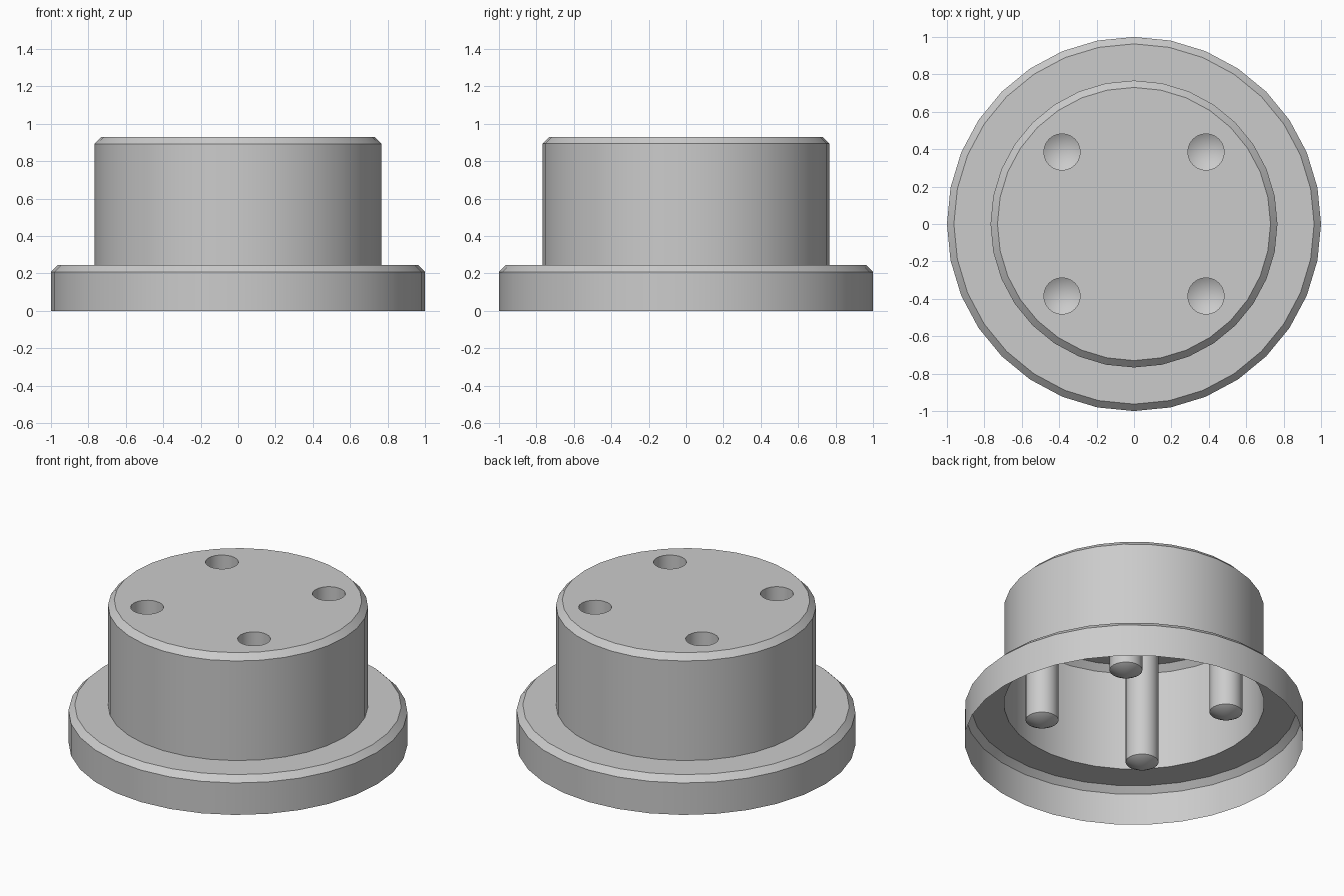
import bpy
import bmesh
from math import cos, sin, pi
from mathutils import Vector

cube = bpy.data.objects.get("Cube")
if cube:
    bpy.data.objects.remove(cube, do_unlink=True)

# Dimensions
FLANGE_R, HUB_R, CHAMFER = 1.0, 0.767, 0.037
FLANGE_Z, TOP_Z = 0.245, 0.93
HOLE_R, HOLE_POS = 0.097, 0.385
HOLE_BASE_Z, HOLE_TIP_Z = 0.163, 0.105
BODY_SIDES, HOLE_SIDES = 32, 24

grey = bpy.data.materials.new("plain grey")
grey.use_nodes = True
colour = (0.6, 0.6, 0.6, 1)
grey.diffuse_color = colour
grey.node_tree.nodes["Principled BSDF"].inputs["Base Color"].default_value = colour


def ring(bm, radius, z, sides, centre=(0, 0)):
    """Circle of vertices, counter-clockwise from above."""
    angles = [2 * pi * i / sides for i in range(sides)]
    return [bm.verts.new((centre[0] + radius * cos(a), centre[1] + radius * sin(a), z))
            for a in angles]


def lathe(bm, profile, sides, centre=(0, 0)):
    """Revolve (radius, z) points; a zero radius closes to a tip."""
    previous = None
    for radius, z in profile:
        if radius == 0:
            tip = bm.verts.new((*centre, z))
            for i in range(sides):
                bm.faces.new((previous[i], previous[(i + 1) % sides], tip))
            return
        current = ring(bm, radius, z, sides, centre)
        if previous:
            for i in range(sides):
                j = (i + 1) % sides
                bm.faces.new((previous[i], previous[j], current[j], current[i]))
        previous = current


def finish(bm, name):
    mesh = bpy.data.meshes.new(name)
    bm.to_mesh(mesh)
    bm.free()
    mesh.materials.append(grey)
    obj = bpy.data.objects.new(name, mesh)
    bpy.context.collection.objects.link(obj)
    bpy.ops.object.select_all(action="DESELECT")
    obj.select_set(True)
    bpy.context.view_layer.objects.active = obj
    bpy.ops.object.shade_smooth_by_angle(angle=pi / 7)
    return obj


hole_centres = [(x, y) for x in (-HOLE_POS, HOLE_POS) for y in (-HOLE_POS, HOLE_POS)]

# Thin shell, open underneath: flange, step and hub wall with chamfered rims
bm = bmesh.new()
lathe(bm, [(FLANGE_R, 0), (FLANGE_R, FLANGE_Z - CHAMFER),
           (FLANGE_R - CHAMFER, FLANGE_Z), (HUB_R, FLANGE_Z),
           (HUB_R, TOP_Z - CHAMFER), (HUB_R - CHAMFER, TOP_Z)], BODY_SIDES)
finish(bm, "flanged_hub_shell")

# Top plate pierced by four round holes
bm = bmesh.new()
loops = [ring(bm, HUB_R - CHAMFER, TOP_Z, BODY_SIDES)]
loops += [ring(bm, HOLE_R, TOP_Z, HOLE_SIDES, c) for c in hole_centres]
edges = [bm.edges.new((loop[i - 1], loop[i])) for loop in loops for i in range(len(loop))]
bmesh.ops.triangle_fill(bm, edges=edges, use_beauty=True, normal=Vector((0, 0, 1)))
for face in bm.faces:
    face.normal_update()
    if face.normal.z < 0:
        face.normal_flip()
finish(bm, "top_plate")

# Drilled pockets ending in cone tips
for number, centre in enumerate(hole_centres, 1):
    bm = bmesh.new()
    lathe(bm, [(HOLE_R, TOP_Z), (HOLE_R, HOLE_BASE_Z), (0, HOLE_TIP_Z)],
          HOLE_SIDES, centre)
    finish(bm, f"drilled_hole_{number}")
